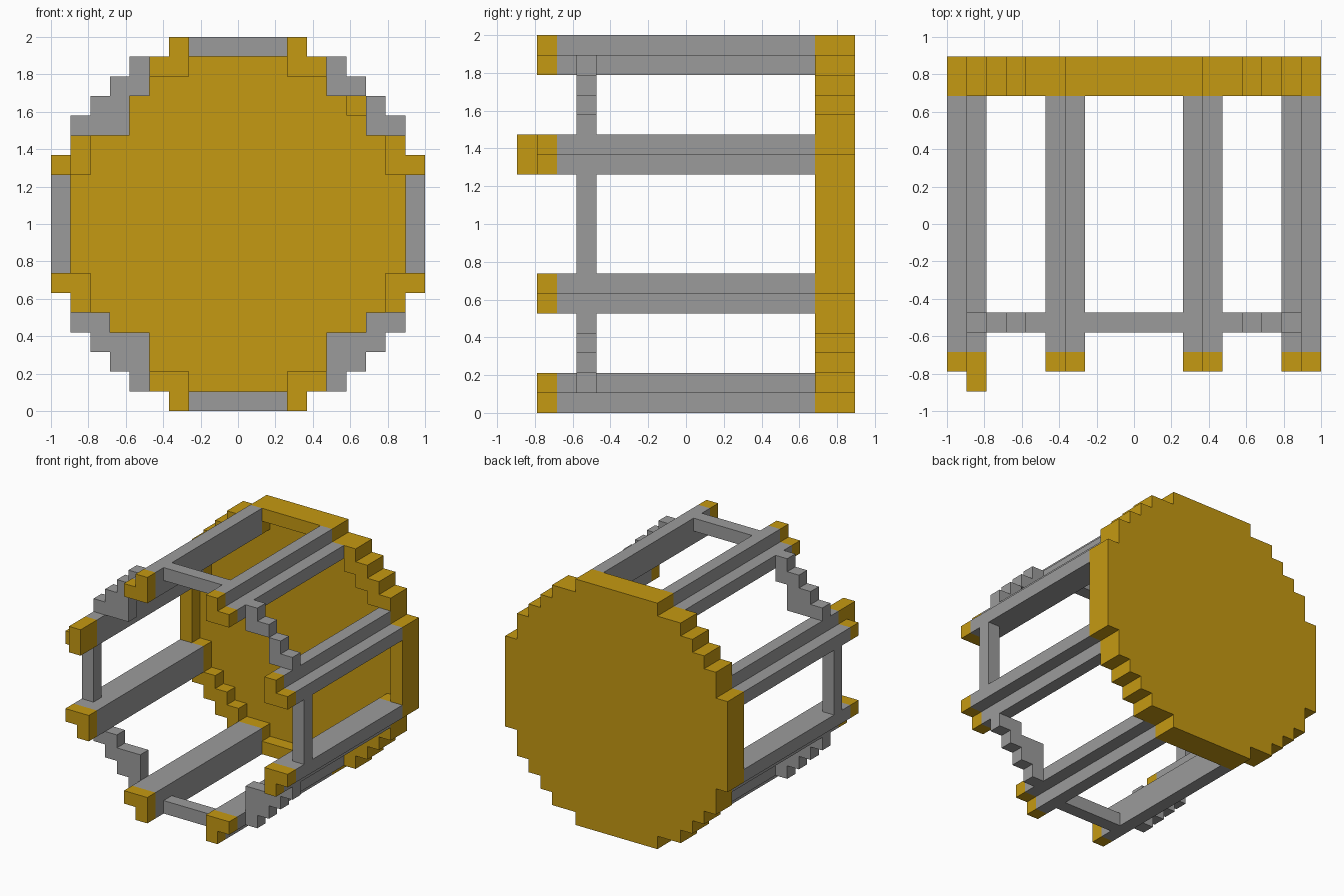
import bpy
import bmesh

cube = bpy.data.objects.get("Cube")
if cube:
    bpy.data.objects.remove(cube, do_unlink=True)

N = 19                 # blocks across the drum
U = 2 / N              # block size
DEPTH = 17             # blocks from front to back
LAST = N - 1


def make_material(name, rgb):
    mat = bpy.data.materials.new(name)
    mat.use_nodes = True
    mat.diffuse_color = (*rgb, 1)
    mat.node_tree.nodes["Principled BSDF"].inputs["Base Color"].default_value = (*rgb, 1)
    return mat


gold = make_material("gold", (0.56, 0.32, 0.006))
grey = make_material("grey", (0.33, 0.33, 0.33))


def slab(name, cells, y0, y1, mat):
    """Extrude a set of (column, row) blocks from layer y0 to layer y1."""
    bm = bmesh.new()

    def face(*corners):
        bm.faces.new([bm.verts.new((i * U - 1, (j - DEPTH / 2) * U, k * U))
                      for i, j, k in corners])

    for i, k in cells:
        loop = [(i, k), (i + 1, k), (i + 1, k + 1), (i, k + 1)]
        face(*[(a, y0, b) for a, b in loop])
        face(*[(a, y1, b) for a, b in reversed(loop)])
        beside = [(i, k - 1), (i + 1, k), (i, k + 1), (i - 1, k)]
        for n, other in enumerate(beside):
            if other not in cells:
                (a, b), (c, d) = loop[n], loop[(n + 1) % 4]
                face((a, y0, b), (a, y1, b), (c, y1, d), (c, y0, d))
    bmesh.ops.remove_doubles(bm, verts=bm.verts, dist=U / 100)
    bmesh.ops.recalc_face_normals(bm, faces=bm.faces)
    mesh = bpy.data.meshes.new(name)
    bm.to_mesh(mesh)
    bm.free()
    mesh.materials.append(mat)
    obj = bpy.data.objects.new(name, mesh)
    bpy.context.collection.objects.link(obj)
    return obj


# Stepped disc: half width of each row, from the edge to the middle
half_widths = [3, 5, 6, 7, 8, 8] + [9] * 4
disc = set()
for k in range(N):
    w = half_widths[min(k, LAST - k)]
    disc |= {(i, k) for i in range(9 - w, 10 + w)}

# One block thick rim following the disc outline
rim = {(i, k) for i, k in disc
       if any((i + a, k + b) not in disc for a in (-1, 0, 1) for b in (-1, 0, 1))}

# Back plate with its raised rim
slab("back_plate", disc, 16, 17, gold)
slab("back_rim", rim, 15, 16, gold)

# Eight L shaped rails with gold tips
rail_cells = set()
for side_x, flip_x in (("right", False), ("left", True)):
    for side_z, flip_z in (("lower", False), ("upper", True)):
        for place, corner in (("end", [(6, 0), (6, 1), (5, 1)]),
                              ("side", [(0, 6), (1, 6), (1, 5)])):
            cells = {(LAST - i if flip_x else i, LAST - k if flip_z else k)
                     for i, k in corner}
            rail_cells |= cells
            label = f"{side_z}_{side_x}_{place}"
            slab(label + "_rail", cells, 2, 15, grey)
            slab(label + "_rail_tip", cells, 1, 2, gold)

# One rail tip reaches a block further forward
slab("long_tip", {(1, 12), (1, 13)}, 0, 1, gold)

# Worn brace ring between the rails, with a few uneven blocks
brace = (rim - rail_cells - {(15, 15)}) | {(3, 14), (4, 3), (14, 3)}
slab("brace_ring", brace, 3, 4, grey)
